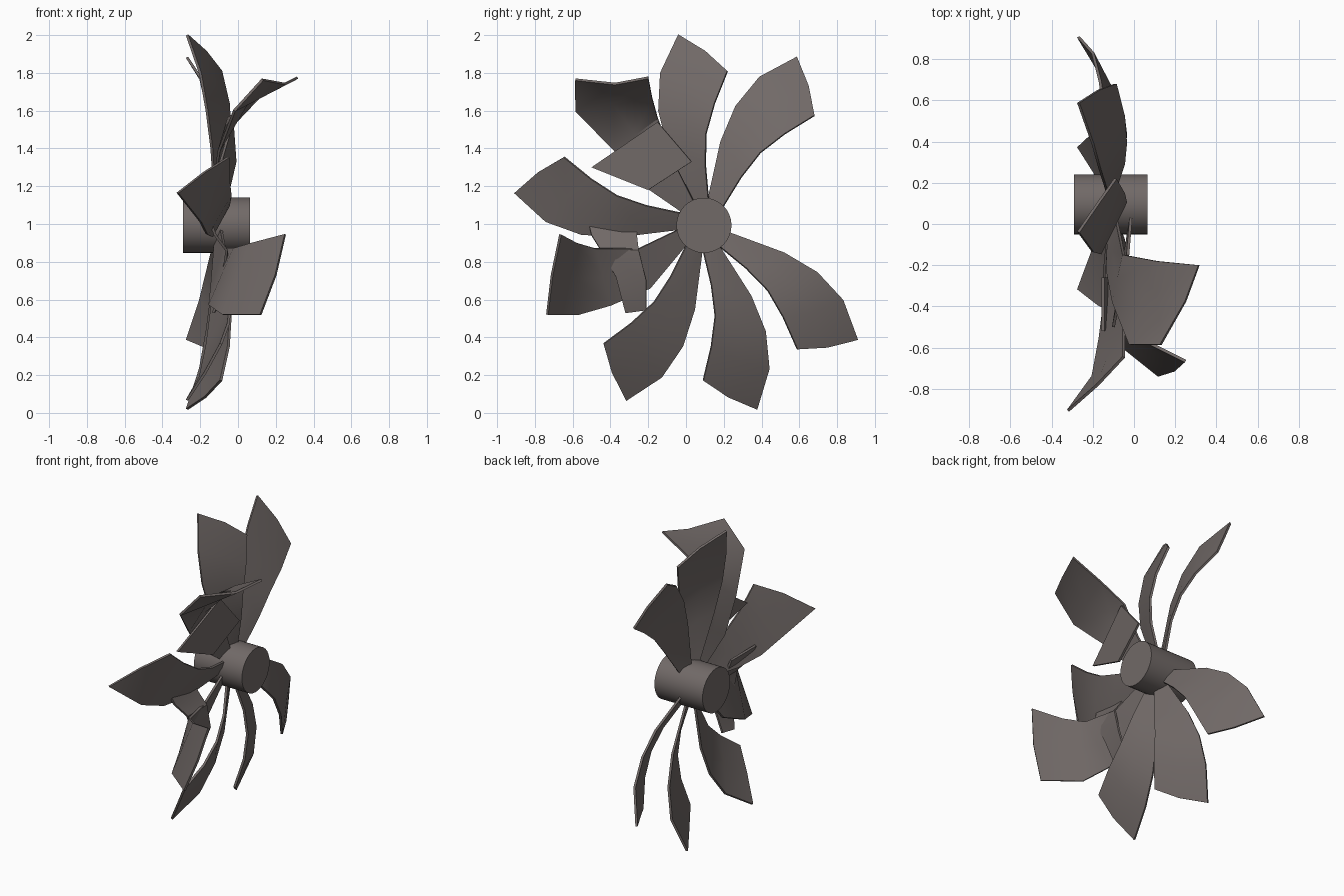
import bpy, math

if "Cube" in bpy.data.objects:
    bpy.data.objects.remove(bpy.data.objects["Cube"])

CY, CZ = 0.095, 0.995          # hub axis runs along x through this point
THICK = 0.014

metal = bpy.data.materials.new("dull_brown_grey_metal")
metal.diffuse_color = (0.165, 0.142, 0.136, 1)
metal.use_nodes = True
metal.node_tree.nodes["Principled BSDF"].inputs["Base Color"].default_value = metal.diffuse_color


def smooth(ob, angle):
    bpy.ops.object.select_all(action='DESELECT')
    ob.select_set(True)
    bpy.context.view_layer.objects.active = ob
    bpy.ops.object.shade_smooth_by_angle(angle=math.radians(angle))


def plate(name, rows):
    """Thin sheet from rows of points, each row the same length."""
    n = len(rows[0])
    verts = [p for row in rows for p in row]
    faces = [(i * n + j, i * n + j + 1, (i + 1) * n + j + 1, (i + 1) * n + j)
             for i in range(len(rows) - 1) for j in range(n - 1)]
    me = bpy.data.meshes.new(name)
    me.from_pydata(verts, [], faces)
    ob = bpy.data.objects.new(name, me)
    bpy.context.collection.objects.link(ob)
    me.materials.append(metal)
    mod = ob.modifiers.new("thickness", 'SOLIDIFY')
    mod.thickness = THICK
    mod.offset = 0
    bpy.context.view_layer.objects.active = ob
    bpy.ops.object.modifier_apply(modifier=mod.name)
    smooth(ob, 35)
    return ob


def mid(a, b):
    return tuple((p + q) / 2 for p, q in zip(a, b))


def polar(r, deg, x):
    a = math.radians(deg)
    return (x, CY + r * math.cos(a), CZ + r * math.sin(a))


# Blade edges from root to tip: radius, angle from tip corner, x
LEAD = [(0.12, 20, -0.12), (0.45, 17.5, -0.14), (0.65, 14, -0.165), (0.835, 8.4, -0.20), (1.015, 0, -0.27)]
TRAIL = [(0.12, -20, -0.09), (0.32, -9, -0.05), (0.485, -9, -0.04), (0.645, -12.6, -0.05), (0.823, -16.3, -0.09)]


def blade(name, angle, tip_x=None):
    lead, trail = list(LEAD), list(TRAIL)
    if tip_x:
        lead[-1] = (*lead[-1][:2], tip_x[0])
        trail[-1] = (*trail[-1][:2], tip_x[1])
    rows = []
    for (r0, a0, x0), (r1, a1, x1) in zip(lead, trail):
        m = polar((r0 + r1) / 2, angle + (a0 + a1) / 2, (x0 + x1) / 2 + 0.008)
        rows.append([polar(r0, angle + a0, x0), m, polar(r1, angle + a1, x1)])
    return plate(name, rows)


# Hub
bpy.ops.mesh.primitive_cylinder_add(vertices=32, radius=0.146, depth=0.355,
                                    location=(-0.113, CY, CZ - 0.002), rotation=(0, math.pi / 2, 0))
hub = bpy.context.object
hub.name = "hub"
hub.data.materials.append(metal)
smooth(hub, 35)

# Intact blades
for i, ang in enumerate((97.6, 61, -36.8, -74, -113.9)):
    blade(f"blade_{i + 1}", ang)
blade("blade_left", 170.4, (-0.32, -0.05))

# Blades bent towards +x: lead and trail edges, then middle of the tip
BENT = {
    "bent_blade_upper": (
        [polar(0.12, 150, -0.12), (-0.13, -0.22, 1.2), (-0.10, -0.38, 1.39), (-0.02, -0.585, 1.6), (0.13, -0.585, 1.765)],
        [polar(0.12, 113, -0.09), (-0.07, -0.05, 1.3), (-0.05, -0.15, 1.56), (0.11, -0.18, 1.67), (0.315, -0.2, 1.775)],
        (0.25, -0.375, 1.742)),
    "bent_blade_lower": (
        [polar(0.12, -132, -0.12), (-0.14, -0.19, 0.66), (-0.15, -0.40, 0.57), (-0.08, -0.575, 0.52), (0.12, -0.735, 0.52)],
        [polar(0.12, -172, -0.09), (-0.07, -0.25, 0.87), (-0.02, -0.48, 0.87), (0.08, -0.58, 0.90), (0.25, -0.665, 0.945)],
        (0.2, -0.71, 0.73)),
}
for name, (lead, trail, tip) in BENT.items():
    rows = [[a, mid(a, b), b] for a, b in zip(lead, trail)]
    rows[-1][1] = tip
    plate(name, rows)

# Broken blade pieces caught between the others
plate("broken_piece_upper", [
    [(-0.015, 0.03, 1.33), (-0.05, -0.20, 1.18)],
    [(-0.03, -0.15, 1.54), (-0.10, -0.50, 1.30)]])
plate("broken_piece_lower", [
    [(-0.15, -0.52, 1.02), (-0.15, -0.26, 1.02)],
    [(-0.12, -0.50, 0.94), (-0.12, -0.26, 0.94)],
    [(-0.06, -0.45, 0.86), (-0.06, -0.25, 0.86)],
    [(-0.08, -0.37, 0.72), (-0.06, -0.21, 0.70)],
    [(-0.13, -0.32, 0.53), (-0.12, -0.21, 0.545)]])
